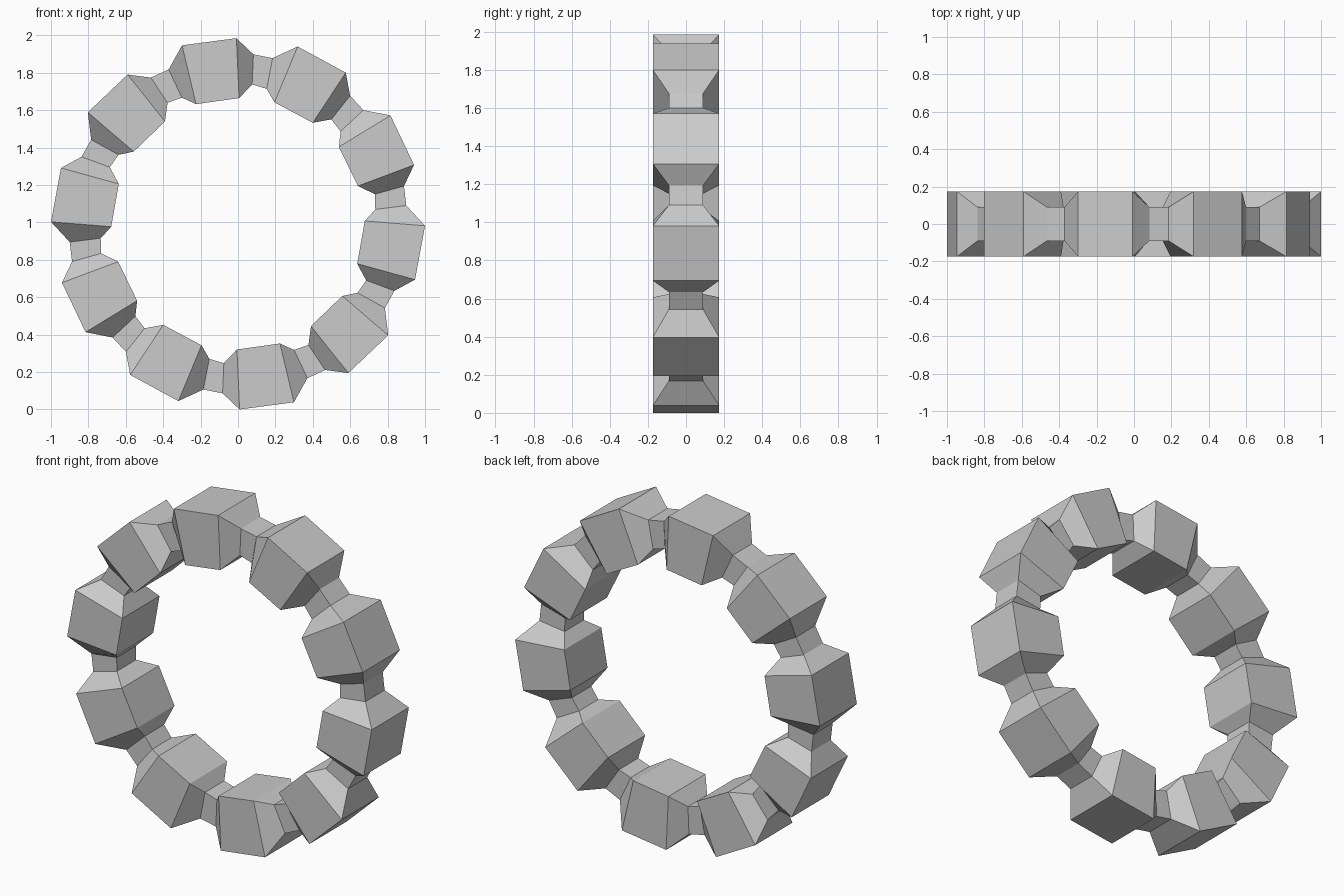
import bpy
import bmesh
from math import cos, sin, radians

cube = bpy.data.objects.get("Cube")
if cube:
    bpy.data.objects.remove(cube, do_unlink=True)

LINKS = 10
CENTRE_Z = 0.9925

# Cross-sections of one link, in order around the ring:
# (outer radius, outer angle, inner radius, inner angle, half depth)
SECTIONS = [
    (0.9925, 90.5, 0.672, 89.5, 0.174),   # end of the block
    (1.0, 107.4, 0.678, 109.3, 0.174),    # start of the block
    (0.905, 114.2, 0.738, 114.0, 0.09),   # end of the neck
    (0.91, 120.8, 0.749, 120.2, 0.09),    # start of the neck
]


def ring_point(radius, angle, y):
    a = radians(angle)
    return (radius * cos(a), y, CENTRE_Z + radius * sin(a))


# Stone grey, shared by the blocks and the necks
grey = bpy.data.materials.new("stone_grey")
grey.use_nodes = True
colour = (0.6, 0.6, 0.6, 1.0)
grey.diffuse_color = colour
bsdf = next(n for n in grey.node_tree.nodes if n.type == 'BSDF_PRINCIPLED')
bsdf.inputs["Base Color"].default_value = colour

# Closed ring of blocks joined by tapered necks
bm = bmesh.new()
loops = []
for link in range(LINKS):
    turn = link * 360 / LINKS
    for r_out, a_out, r_in, a_in, depth in SECTIONS:
        corners = [(r_out, a_out, -depth), (r_out, a_out, depth),
                   (r_in, a_in, depth), (r_in, a_in, -depth)]
        loops.append([bm.verts.new(ring_point(r, a + turn, y)) for r, a, y in corners])

for i, loop in enumerate(loops):
    following = loops[(i + 1) % len(loops)]
    for k in range(4):
        n = (k + 1) % 4
        bm.faces.new((loop[k], loop[n], following[n], following[k]))

bmesh.ops.recalc_face_normals(bm, faces=bm.faces[:])
mesh = bpy.data.meshes.new("block_ring")
bm.to_mesh(mesh)
bm.free()
mesh.materials.append(grey)
ring = bpy.data.objects.new("block_ring", mesh)
bpy.context.collection.objects.link(ring)
